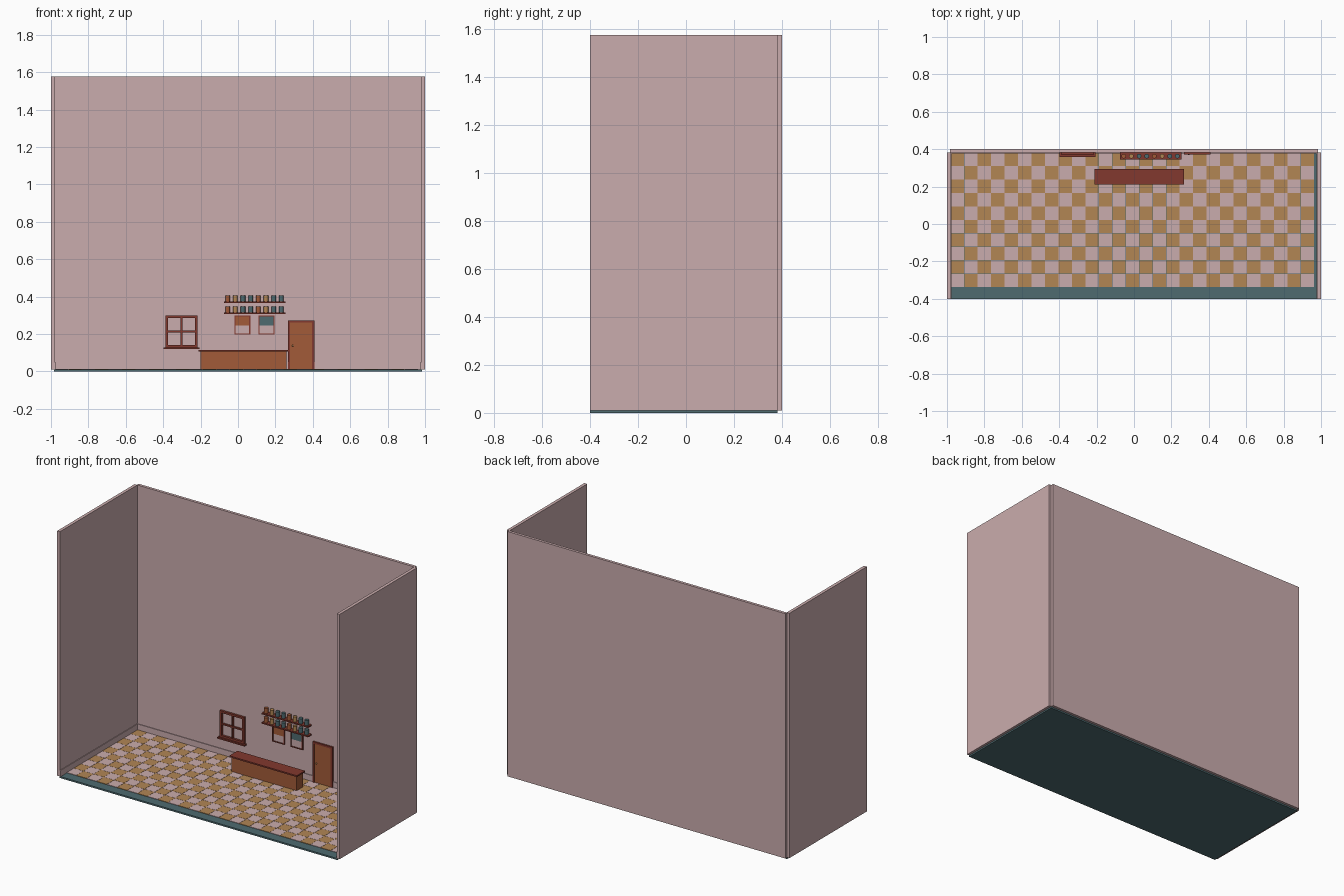
import bpy, bmesh
from mathutils import Matrix, Vector

cube = bpy.data.objects.get("Cube")
if cube:
    bpy.data.objects.remove(cube, do_unlink=True)


def material(name, rgb):
    """Flat material from 0-255 display values, converted to linear."""
    lin = [((c / 255 + 0.055) / 1.055) ** 2.4 for c in rgb]
    m = bpy.data.materials.new(name)
    m.use_nodes = True
    m.diffuse_color = (*lin, 1)
    bsdf = m.node_tree.nodes["Principled BSDF"]
    bsdf.inputs["Base Color"].default_value = (*lin, 1)
    bsdf.inputs["Roughness"].default_value = 0.9
    return m


PINK = material("dusty pink", (202, 172, 173))
TEAL = material("slate teal", (78, 107, 112))
TAN = material("tan", (178, 134, 84))
ORANGE = material("burnt orange", (162, 91, 56))
RED = material("dark red wood", (130, 56, 46))


def add_box(bm, x, y, z, slot=0):
    size = Vector((x[1] - x[0], y[1] - y[0], z[1] - z[0]))
    mid = Vector((x[0] + x[1], y[0] + y[1], z[0] + z[1])) / 2
    mat = Matrix.Translation(mid) @ Matrix.Diagonal((*size, 1))
    verts = bmesh.ops.create_cube(bm, size=1, matrix=mat)["verts"]
    for f in {f for v in verts for f in v.link_faces}:
        f.material_index = slot


def finish(name, bm, *mats):
    me = bpy.data.meshes.new(name)
    bm.to_mesh(me)
    bm.free()
    for m in mats:
        me.materials.append(m)
    ob = bpy.data.objects.new(name, me)
    bpy.context.collection.objects.link(ob)
    return ob


def box(name, x, y, z, mat):
    bm = bmesh.new()
    add_box(bm, x, y, z)
    return finish(name, bm, mat)


def frame(name, x, z, y, w, mat, bottom=True, cross=False):
    """Rectangular frame on the back wall, optionally with a glazing cross."""
    bm = bmesh.new()
    add_box(bm, (x[0], x[0] + w), y, z)
    add_box(bm, (x[1] - w, x[1]), y, z)
    inner = (x[0] + w, x[1] - w)
    add_box(bm, inner, y, (z[1] - w, z[1]))
    if bottom:
        add_box(bm, inner, y, (z[0], z[0] + w))
    if cross:
        cx, cz, h = sum(x) / 2, sum(z) / 2, w * 0.35
        bar = (y[0] + 0.003, y[1])
        add_box(bm, (cx - h, cx + h), bar, (z[0] + w, z[1] - w))
        add_box(bm, (inner[0], cx - h), bar, (cz - h, cz + h))
        add_box(bm, (cx + h, inner[1]), bar, (cz - h, cz + h))
    return finish(name, bm, mat)


BACK = 0.382     # inner face of the back wall
FLOOR = 0.01
TOP = 1.577
SIDE = 0.983

# Room shell
box("floor_slab", (-SIDE, SIDE), (-0.4, BACK), (0, FLOOR), TEAL)
box("back_wall", (-SIDE, SIDE), (BACK, 0.4), (FLOOR, TOP), PINK)
for side, s in (("left", 1), ("right", -1)):
    box(side + "_wall", sorted((s * 0.98, s)), (-0.4, BACK), (FLOOR, TOP), PINK)
    box(side + "_baseboard", sorted((s * 0.976, s * 0.98)), (-0.4, BACK),
        (FLOOR, 0.05), PINK)
box("back_baseboard", (-0.976, 0.976), (BACK - 0.004, BACK), (FLOOR, 0.05), PINK)

# Checkered floor tiles
bm = bmesh.new()
step, gap = 0.072, 0.0006
for i in range(27):
    for j in range(10):
        x, y = -0.98 + i * step, BACK - (j + 1) * step
        add_box(bm, (x + gap, x + step - gap), (y + gap, y + step - gap),
                (FLOOR, 0.013), (i + j) % 2)
finish("floor_tiles", bm, TAN, PINK)

# Counter
box("counter_body", (-0.2, 0.26), (0.222, 0.285), (FLOOR, 0.106), ORANGE)
box("counter_top", (-0.21, 0.268), (0.212, 0.295), (0.106, 0.115), RED)

# Door
frame("door_frame", (0.267, 0.408), (FLOOR, 0.273), (0.372, BACK), 0.012, RED,
      bottom=False)
box("door_panel", (0.279, 0.396), (0.376, BACK), (FLOOR, 0.261), ORANGE)
bm = bmesh.new()
bmesh.ops.create_uvsphere(bm, u_segments=10, v_segments=6, radius=0.005,
                          matrix=Matrix.Translation((0.293, 0.373, 0.138)))
finish("door_knob", bm, TAN)

# Window
frame("window_frame", (-0.388, -0.216), (0.128, 0.298), (0.368, BACK), 0.013,
      RED, cross=True)
box("window_sill", (-0.398, -0.206), (0.358, BACK), (0.119, 0.128), RED)

# Framed pictures: pink sheet with a coloured upper half
for n, (x0, mat) in enumerate(((-0.02, ORANGE), (0.109, TEAL)), 1):
    x = (x0, x0 + 0.086)
    inner = (x[0] + 0.006, x[1] - 0.006)
    frame(f"picture_frame_{n}", x, (0.196, 0.3), (0.374, BACK), 0.006, RED)
    box(f"picture_sheet_{n}", inner, (0.378, BACK), (0.202, 0.246), PINK)
    box(f"picture_upper_{n}", inner, (0.377, BACK), (0.246, 0.294), mat)

# Shelves with rows of jars
colours = (ORANGE, TAN, TEAL, TEAL)
for name, z in (("lower", 0.314), ("upper", 0.374)):
    box(name + "_shelf", (-0.075, 0.254), (0.345, BACK), (z - 0.008, z), RED)
    bm = bmesh.new()
    for i in range(8):
        spot = Matrix.Translation((-0.055 + i * 0.041, 0.363, z + 0.016))
        jar = bmesh.ops.create_cone(bm, cap_ends=True, segments=12, radius1=0.0125,
                                    radius2=0.0125, depth=0.032, matrix=spot)
        for f in {f for v in jar["verts"] for f in v.link_faces}:
            f.material_index = i % 4
    finish(name + "_jars", bm, *colours)
